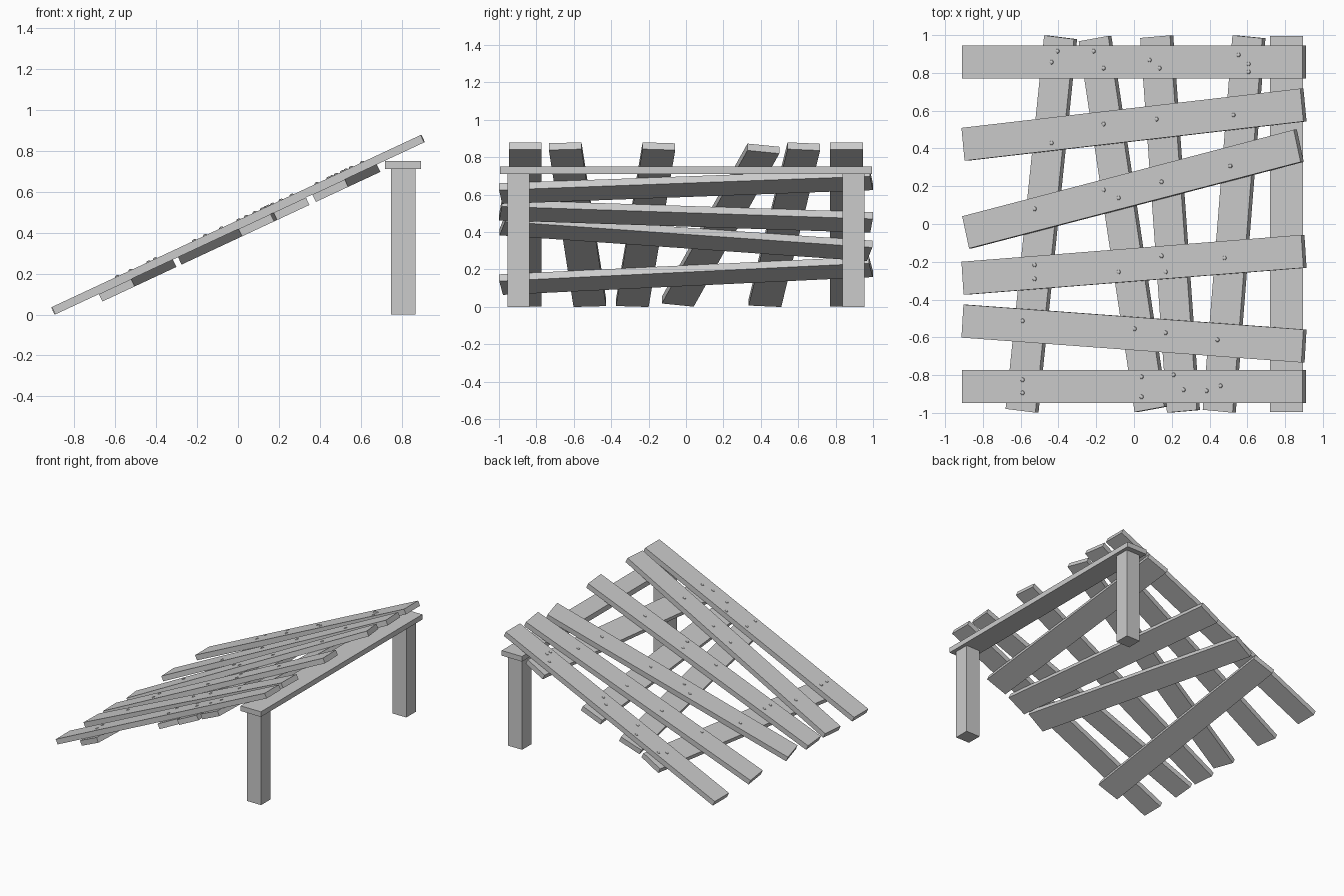
import bpy
from math import radians, cos, sin
from mathutils import Matrix

if "Cube" in bpy.data.objects:
    bpy.data.objects.remove(bpy.data.objects["Cube"])

SLOPE = radians(25)
LENGTH, WIDTH, THICK = 1.99, 0.175, 0.04
# Local frame of the ramp: x up the slope, y across, z out of the surface
RAMP = Matrix.Translation((0, 0, 0.439)) @ Matrix.Rotation(-SLOPE, 4, 'Y')


def box(name, size, matrix):
    bpy.ops.mesh.primitive_cube_add(size=1)
    ob = bpy.context.object
    ob.name = name
    ob.data.transform(Matrix.Diagonal((*size, 1)))
    ob.matrix_world = matrix
    return ob


def board(name, loc, angle, size):
    m = RAMP @ Matrix.Translation(loc) @ Matrix.Rotation(radians(angle), 4, 'Z')
    return box(name, size, m)


# Long deck planks: (centre u, centre y, skew in degrees)
for i, (u, y, a) in enumerate([(0, 0.858, 0), (0, 0.526, 6), (-0.006, 0.185, 13.3),
                               (0, -0.216, 4.1), (0, -0.580, -3.8), (0, -0.860, 0)]):
    board(f"deck_plank_{i + 1}", (u, y, 0), a, (LENGTH, WIDTH, THICK))

# Cross planks nailed underneath: (centre u, skew in degrees)
for i, (u, a) in enumerate([(-0.56, -6.5), (-0.083, 9.45), (0.192, 4.5), (0.566, -5)]):
    board(f"cross_plank_{i + 1}", (u, 0, -THICK), a, (WIDTH, LENGTH, THICK))

# Support trestle: flat rail on two square posts
box("support_rail", (WIDTH, LENGTH, THICK), Matrix.Translation((0.807, 0, 0.731)))
for side, s in (("front", -1), ("back", 1)):
    box(f"{side}_post", (0.12, 0.117, 0.711), Matrix.Translation((0.807, 0.895 * s, 0.3555)))

# Nail heads, as seen from above (x, y)
NAILS = [
    (-.405, .915), (-.437, .857), (-.214, .915), (-.161, .825), (.082, .868),
    (.135, .825), (.553, .895), (.606, .847), (.606, .805),
    (-.437, .429), (-.161, .529), (.119, .555), (.526, .577),
    (-.526, .08), (-.161, .18), (-.082, .138), (.146, .223), (.51, .307),
    (-.526, -.217), (-.526, -.291), (-.082, -.254), (.146, -.169), (.167, -.254), (.479, -.18),
    (-.59, -.513), (.003, -.555), (.167, -.576), (.442, -.613),
    (-.59, -.825), (-.59, -.894), (.04, -.809), (.04, -.915), (.209, -.799),
    (.262, -.878), (.384, -.883), (.458, -.857)]
for i, (x, y) in enumerate(NAILS):
    u = (x + THICK / 2 * sin(SLOPE)) / cos(SLOPE)
    bpy.ops.mesh.primitive_uv_sphere_add(segments=10, ring_count=6, radius=1)
    nail = bpy.context.object
    nail.name = f"nail_head_{i + 1}"
    nail.data.transform(Matrix.Diagonal((0.012, 0.012, 0.007, 1)))
    nail.matrix_world = RAMP @ Matrix.Translation((u, y, THICK / 2))
    bpy.ops.object.shade_smooth_by_angle()
